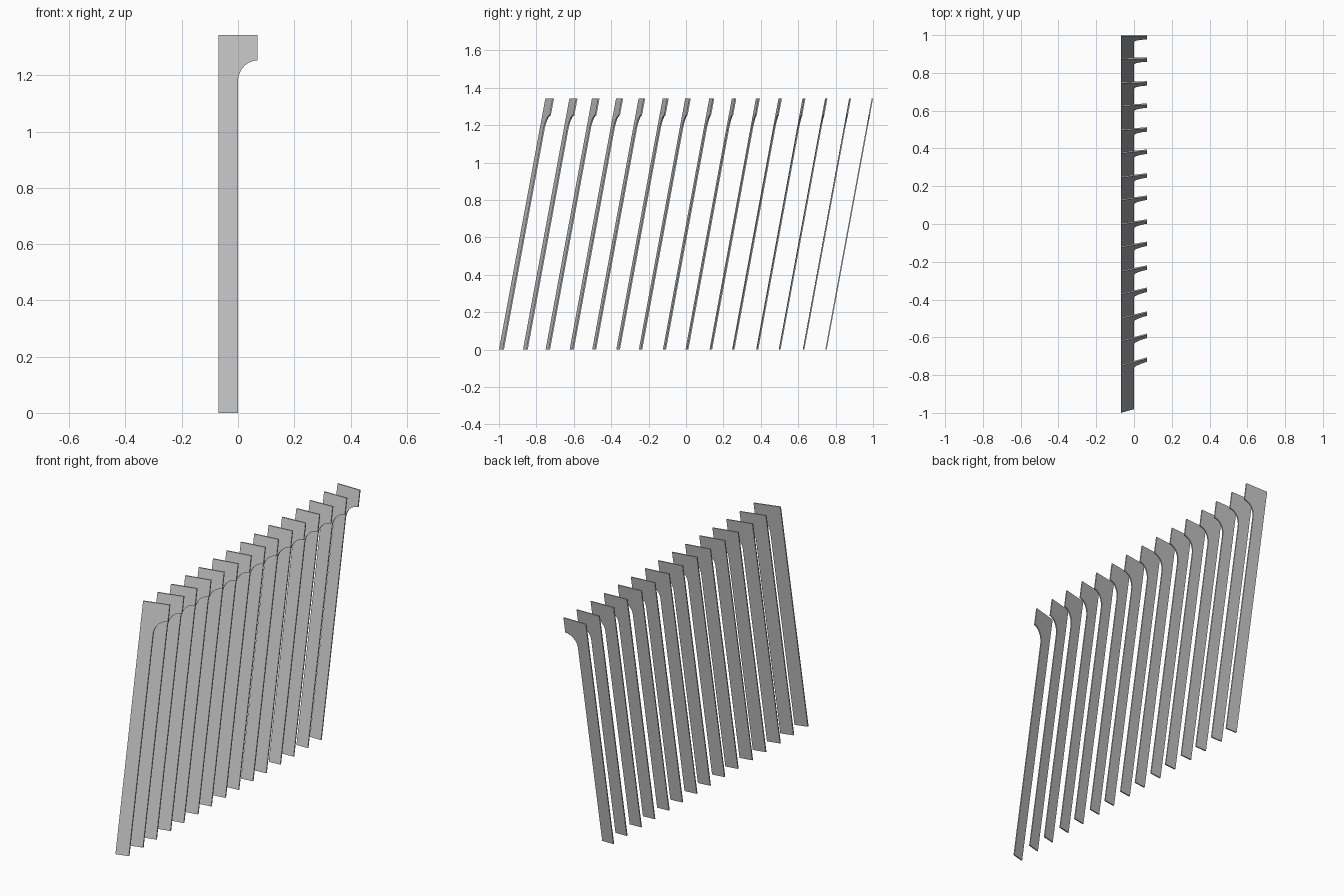
import bpy, bmesh, math

if "Cube" in bpy.data.objects:
    bpy.data.objects.remove(bpy.data.objects["Cube"])

COUNT = 15
HALF_W = 0.07       # half width of the flared head
TOP = 1.343         # overall height
LEAN = 0.248        # how far the top leans toward +y
THICK = 0.007       # slat thickness measured along y
PITCH = (2 - LEAN - THICK) / (COUNT - 1)

# Side profile: straight shank, quarter-round flare, square head
profile = [(-HALF_W, 0), (0, 0)]
for k in range(11):
    a = math.pi - k / 10 * math.pi / 2
    profile.append((HALF_W + HALF_W * math.cos(a), 1.178 + 0.075 * math.sin(a)))
profile += [(HALF_W, TOP), (-HALF_W, TOP)]


def slat(name, y0, skew):
    """Profile extruded along y, leaning back and skewed across its width."""
    bm = bmesh.new()
    verts = [bm.verts.new((x, y0 + LEAN * z / TOP + skew * (x + HALF_W), z))
             for x, z in profile]
    face = bm.faces.new(verts)
    ext = bmesh.ops.extrude_face_region(bm, geom=[face])
    moved = [g for g in ext["geom"] if isinstance(g, bmesh.types.BMVert)]
    bmesh.ops.translate(bm, verts=moved, vec=(0, THICK, 0))
    bmesh.ops.recalc_face_normals(bm, faces=bm.faces[:])
    mesh = bpy.data.meshes.new(name)
    bm.to_mesh(mesh)
    bm.free()
    ob = bpy.data.objects.new(name, mesh)
    bpy.context.collection.objects.link(ob)
    bpy.ops.object.select_all(action='DESELECT')
    bpy.context.view_layer.objects.active = ob
    ob.select_set(True)
    bpy.ops.object.shade_smooth_by_angle(angle=math.radians(30))


# Row of fins, turning gradually from angled (front) to straight (back)
for i in range(COUNT):
    t = i / (COUNT - 1)
    nudge = 0.004 if i % 2 else 0
    slat(f"fin_{i + 1:02d}", -1 + i * PITCH + nudge, 0.28 * (1 - t))
